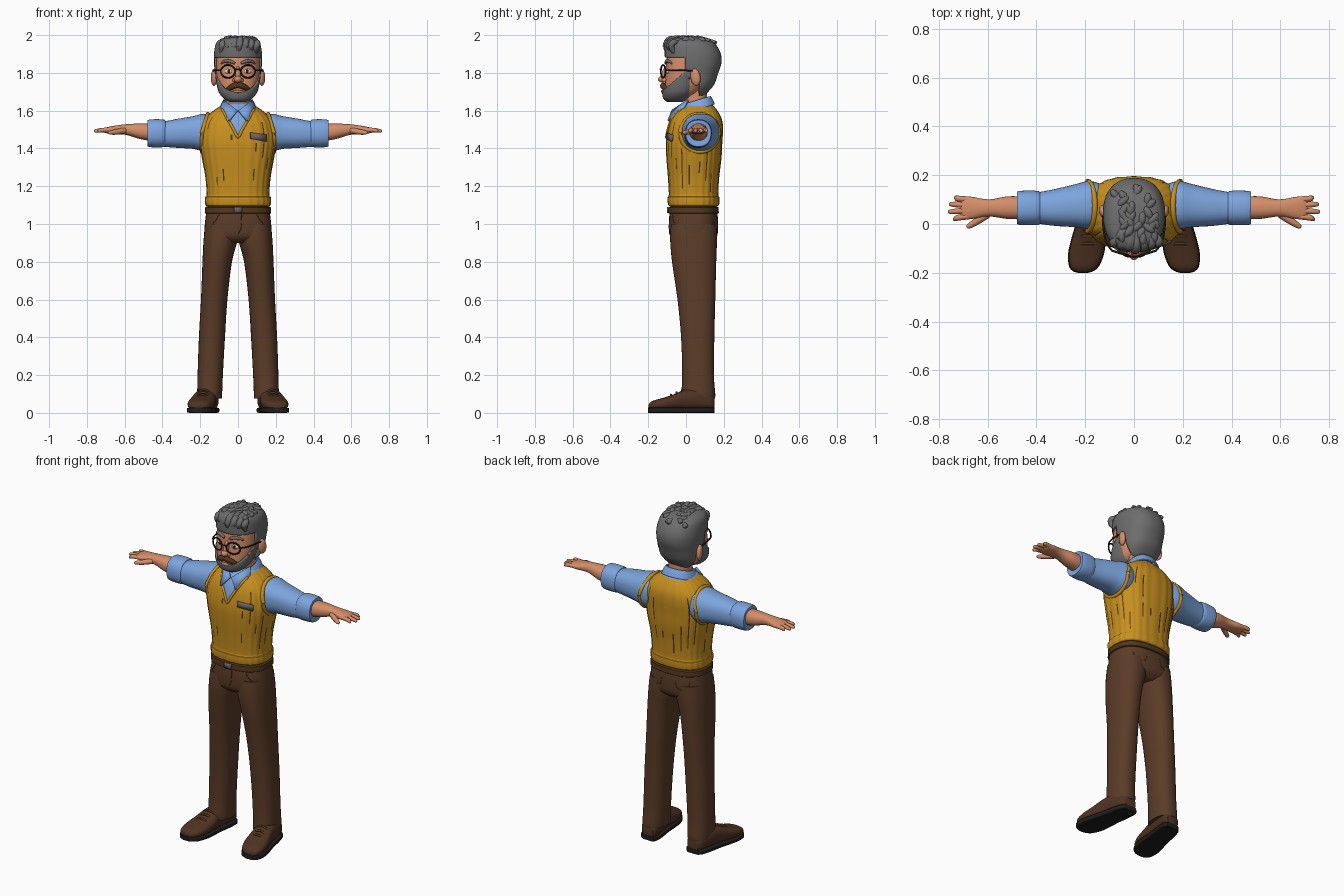
import bpy, bmesh, math, random
from mathutils import Vector, Matrix, Euler
from mathutils.bvhtree import BVHTree

if "Cube" in bpy.data.objects:
    bpy.data.objects.remove(bpy.data.objects["Cube"])

random.seed(4)


def material(name, r, g, b):
    m = bpy.data.materials.new(name)
    m.diffuse_color = (r, g, b, 1)
    m.use_nodes = True
    m.node_tree.nodes["Principled BSDF"].inputs["Base Color"].default_value = m.diffuse_color
    return m


SKIN = material("skin", .67, .27, .14)
GREY = material("grey hair", .155, .155, .155)
VEST = material("mustard knit", .58, .28, .014)
DARK = material("dark brown", .085, .038, .012)
SHIRT = material("blue shirt", .205, .376, .73)
PANTS = material("brown trousers", .105, .045, .021)
LEATHER = material("shoe leather", .08, .033, .016)
BLACK = material("black", .015, .013, .012)
METAL = material("badge grey", .156, .127, .114)
WHITE = material("eye white", .7, .68, .64)


def finish(name, bm, mats, mirror=False, angle=40):
    bmesh.ops.recalc_face_normals(bm, faces=bm.faces[:])
    me = bpy.data.meshes.new(name)
    bm.to_mesh(me)
    bm.free()
    for m in mats if isinstance(mats, (list, tuple)) else [mats]:
        me.materials.append(m)
    me.shade_smooth()
    me.set_sharp_from_angle(angle=math.radians(angle))
    ob = bpy.data.objects.new(name, me)
    bpy.context.collection.objects.link(ob)
    if mirror:
        ob.modifiers.new("mirror", 'MIRROR')
    return ob


def smooth(rows, k):
    """Catmull-Rom interpolation of rows of numbers."""
    out = []
    for i in range(len(rows) - 1):
        a, b, c, d = (rows[max(0, min(len(rows) - 1, i + j))] for j in (-1, 0, 1, 2))
        for s in range(k):
            t = s / k
            out.append([.5 * (2 * q + (r - p) * t + (2 * p - 5 * q + 4 * r - w) * t * t
                              + (3 * q - p - 3 * r + w) * t ** 3) for p, q, r, w in zip(a, b, c, d)])
    return out + [list(rows[-1])]


def loft(name, rings, mats, axis='z', n=40, p=2.3, k=4, caps=True, rib=0, mirror=False, tilt=0):
    """Superellipse rings (position, centre1, centre2, radius1, radius2) along an axis."""
    bm = bmesh.new()
    loops = []
    for t, c1, c2, r1, r2 in smooth(rings, k):
        loop = []
        for i in range(n):
            a = 2 * math.pi * i / n
            c, s = math.cos(a), math.sin(a)
            f = 1 + (rib * math.cos(a * n / 6) if rib else 0)
            u = c1 + f * r1 * math.copysign(abs(c) ** (2 / p), c)
            v = c2 + f * r2 * math.copysign(abs(s) ** (2 / p), s)
            co = {'z': (u, v, t + tilt * (v - c2)), 'x': (t, u, v), 'y': (u, t, v)}[axis]
            loop.append(bm.verts.new(co))
        loops.append(loop)
    for a, b in zip(loops, loops[1:]):
        for i in range(n):
            j = (i + 1) % n
            bm.faces.new((a[i], a[j], b[j], b[i]))
    if caps:
        bm.faces.new(loops[0])
        bm.faces.new(loops[-1])
    return finish(name, bm, mats, mirror)


def tube(name, pts, r, mat, mirror=False, k=5, closed=False, n=8):
    """Round tube along points; r is one radius or one per point."""
    rs = r if isinstance(r, (list, tuple)) else [r] * len(pts)
    rows = [list(p) + [q] for p, q in zip(pts, rs)]
    rows = rows if closed else smooth(rows, k)
    bm, loops = bmesh.new(), []
    m = len(rows)
    for i, row in enumerate(rows):
        nxt = rows[(i + 1) % m] if closed else rows[min(i + 1, m - 1)]
        prv = rows[i - 1] if closed else rows[max(i - 1, 0)]
        q = (Vector(nxt[:3]) - Vector(prv[:3])).to_track_quat('Z', 'Y')
        loops.append([bm.verts.new(Vector(row[:3]) + q @ Vector((
            row[3] * math.cos(2 * math.pi * j / n), row[3] * math.sin(2 * math.pi * j / n), 0)))
            for j in range(n)])
    for a, b in zip(loops, loops[1:] + ([loops[0]] if closed else [])):
        for j in range(n):
            bm.faces.new((a[j], a[(j + 1) % n], b[(j + 1) % n], b[j]))
    if not closed:
        bm.faces.new(loops[0])
        bm.faces.new(loops[-1])
    return finish(name, bm, mat, mirror, 60)


def ball(name, loc, size, mat, rot=(0, 0, 0), mirror=False, seg=20):
    bm = bmesh.new()
    bmesh.ops.create_uvsphere(bm, u_segments=seg, v_segments=seg // 2 + 2, radius=1, matrix=Matrix.LocRotScale(
        Vector(loc), Euler(rot), Vector(size)))
    return finish(name, bm, mat, mirror)


def cut(ob, planes, rule):
    """Slice along planes, then set each face's material by rule (None deletes it)."""
    bm = bmesh.new()
    bm.from_mesh(ob.data)
    for co, no in planes:
        bmesh.ops.bisect_plane(bm, geom=bm.verts[:] + bm.edges[:] + bm.faces[:], plane_co=co, plane_no=no)
    gone = []
    for f in bm.faces:
        r = rule(f.calc_center_median(), f.material_index)
        if r is None:
            gone.append(f)
        else:
            f.material_index = r
    bmesh.ops.delete(bm, geom=gone, context='FACES')
    bm.to_mesh(ob.data)
    bm.free()


def solidify(ob, t, offset=-1):
    m = ob.modifiers.new("thickness", 'SOLIDIFY')
    m.thickness, m.offset = t, offset


def hit(ob, origin, direction):
    tree = BVHTree.FromPolygons([v.co for v in ob.data.vertices], [p.vertices for p in ob.data.polygons])
    return tree.ray_cast(Vector(origin), Vector(direction))[0] or Vector(origin)


def on_front(ob, x, z, lift=0):
    return hit(ob, (x, -1, z), (0, 1, 0)) - Vector((0, lift, 0))


def plate(name, corners, mat, t, mirror=False):
    bm = bmesh.new()
    bm.faces.new([bm.verts.new(c) for c in corners])
    solidify(finish(name, bm, mat, mirror), t, 0)


# Knitted vest: ribbed body, dark streaks in the knit, shirt-coloured V opening
N = 144
vest = loft("vest", [(1.095, 0, .04, .16, .122), (1.102, 0, .04, .172, .134), (1.14, 0, .04, .173, .136),
                     (1.156, 0, .04, .165, .13), (1.25, 0, .04, .172, .135), (1.35, 0, .042, .19, .145),
                     (1.43, 0, .043, .201, .148), (1.5, 0, .05, .197, .145), (1.55, 0, .055, .178, .135),
                     (1.59, 0, .057, .142, .115), (1.62, 0, .06, .1, .09), (1.64, 0, .06, .075, .07)],
            [VEST, SHIRT, DARK], n=N, p=2.5, k=5, rib=.008)
streaks = [(random.randrange(24) * 6 + 3, random.uniform(1.16, 1.5), random.uniform(.03, .13)) for _ in range(42)]
for f in vest.data.polygons:
    for col, z, length in streaks:
        if f.index % N == col and z < f.center.z < min(z + length, 1.58):
            f.material_index = 2
V0, SLOPE = 1.468, 1.76
cut(vest, [((0, 0, V0), (-SLOPE, 0, 1)), ((0, 0, V0), (SLOPE, 0, 1)), ((0, 0, 1.622), (0, 0, 1))],
    lambda c, m: 1 if c.z > 1.622 or (c.y < .05 and c.z > V0 + SLOPE * abs(c.x)) else m)
tube("neckline_trim", [on_front(vest, x, V0 - .008 + SLOPE * abs(x)) for x in
                       (-.083, -.06, -.04, -.02, 0, .02, .04, .06, .083)], .008, VEST, k=3)
tube("armhole_trim", [(.19 - .03 * max(0, math.sin(a)), .072 + .102 * math.cos(a), 1.482 + .1 * math.sin(a))
                      for a in (2 * math.pi * i / 32 for i in range(32))], .011, VEST, True, closed=True)
plate("name_badge", [on_front(vest, x, z, .004) for x, z in
                     ((.066, 1.452), (.153, 1.436), (.153, 1.472), (.066, 1.484))], METAL, .009)

# Shirt sleeves, rolled cuffs and collar
loft("sleeve", [(.11, .075, 1.485, .08, .08), (.18, .078, 1.485, .098, .098), (.24, .075, 1.484, .088, .086),
                (.32, .068, 1.48, .076, .077), (.37, .066, 1.477, .068, .07), (.41, .066, 1.477, .062, .066)],
     SHIRT, 'x', mirror=True)
loft("rolled_cuff", [(.385, .066, 1.48, .06, .064), (.39, .066, 1.48, .069, .072), (.43, .066, 1.48, .071, .075),
                     (.472, .066, 1.48, .069, .072), (.48, .066, 1.48, .062, .065), (.476, .066, 1.482, .045, .046)],
     SHIRT, 'x', k=2, mirror=True)
collar = loft("collar_band", [(1.605, 0, .055, .1, .098), (1.63, 0, .055, .091, .088), (1.655, 0, .055, .077, .076)],
              SHIRT, caps=False, tilt=.3)
solidify(collar, .008)
plate("collar_flap", [(.075, .01, 1.655), (.092, -.012, 1.615), (.048, -.094, 1.545), (.004, -.072, 1.6)],
      SHIRT, .012, True)

# Forearms, hands and fingers
loft("forearm_and_palm", [(.45, .066, 1.484, .047, .046), (.52, .067, 1.491, .046, .041), (.58, .066, 1.499, .036, .03),
                          (.62, .066, 1.5, .037, .025), (.66, .066, 1.498, .045, .021), (.695, .066, 1.496, .045, .016),
                          (.71, .066, 1.495, .036, .01)], SKIN, 'x', mirror=True)
for y0, y1, tip in ((.032, .02, .742), (.055, .05, .762), (.078, .081, .758), (.1, .108, .738)):
    tube("finger", [(.67, y0, 1.498), (.72, (y0 + y1) / 2, 1.497), (tip - .008, y1, 1.492), (tip, y1, 1.491)],
         [.012, .012, .009, .004], SKIN, True, k=3)
tube("thumb", [(.60, .04, 1.495), (.64, .014, 1.488), (.675, -.008, 1.484), (.685, -.014, 1.483)],
     [.016, .015, .011, .005], SKIN, True, k=3)

# Trousers, belt and seams
hips = loft("trouser_hips", [(1.1, 0, .04, .16, .12), (1.04, 0, .04, .171, .128), (.98, 0, .04, .177, .13),
                             (.93, 0, .04, .176, .122), (.9, 0, .04, .14, .09)], PANTS, p=2.5)
loft("trouser_leg", [(1.0, .09, .04, .082, .12), (.92, .092, .04, .09, .124), (.8, .11, .043, .078, .117),
                     (.6, .126, .055, .07, .1), (.4, .138, .062, .069, .088), (.2, .147, .064, .067, .084),
                     (.1, .15, .065, .066, .09), (.075, .15, .065, .064, .088)], PANTS, mirror=True)
loft("belt", [(1.055, 0, .04, .172, .13), (1.058, 0, .04, .176, .134), (1.088, 0, .04, .174, .132),
              (1.092, 0, .04, .168, .126)], DARK, p=2.5, k=1)
plate("belt_buckle", [(x, -.097, z) for x, z in ((-.022, 1.058), (.022, 1.058), (.022, 1.09), (-.022, 1.09))],
      METAL, .009)
tube("fly_seam", [on_front(hips, *q) for q in ((.018, 1.05), (.018, .99), (.002, .95))], .002, DARK)
tube("front_pocket_seam", [on_front(hips, *q) for q in ((.1, 1.05), (.125, 1.01), (.16, .985))], .002, DARK, True)
tube("back_pocket_seam", [hit(hips, (x, 1, z), (0, -1, 0)) for x, z in
                          ((.045, 1.02), (.055, .985), (.085, .972), (.115, .985), (.125, 1.02))], .002, DARK, True)

# Shoes: (y, half width, top height), toes turned outward
SHOE = [(.15, .035, .085), (.13, .05, .105), (.07, .058, .13), (0, .06, .125), (-.06, .067, .1),
        (-.12, .07, .08), (-.17, .058, .066), (-.19, .04, .055), (-.198, .018, .044)]


def shoe_x(y):
    return .152 + .17 * (.14 - y)


loft("shoe_upper", [(y, shoe_x(y), (h + .015) / 2, w, (h - .015) / 2) for y, w, h in SHOE], LEATHER, 'y',
     p=2.5, mirror=True)
loft("shoe_sole", [(y * 1.01, shoe_x(y), .014, w + .004, .014) for y, w, h in SHOE], BLACK, 'y', p=7, mirror=True)
for y, z in ((-.02, .122), (-.05, .108), (-.08, .096)):
    tube("shoe_lace", [(shoe_x(y) + dx, y, z - abs(dx) * .35) for dx in (-.032, 0, .032)], .006, DARK, True)

# Head, neck, ears and nose
head = loft("head", [(1.655, 0, -.055, .04, .04), (1.67, 0, -.045, .07, .065), (1.7, 0, -.02, .093, .093),
                     (1.75, 0, -.005, .109, .105), (1.8, 0, 0, .114, .107), (1.85, 0, .01, .115, .115),
                     (1.9, 0, .02, .112, .118), (1.94, 0, .02, .095, .1), (1.96, 0, .02, .06, .07)], SKIN, p=2.4)
loft("neck", [(1.58, 0, .05, .07, .064), (1.65, 0, .052, .064, .06), (1.73, 0, .045, .066, .066)], SKIN)
ball("ear", (.126, .05, 1.777), (.017, .027, .046), SKIN, (.15, 0, -.3), True)
ball("nose_tip", (0, -.124, 1.766), (.021, .024, .018), SKIN)
ball("nose_wing", (.017, -.113, 1.762), (.013, .016, .012), SKIN, mirror=True)
ball("nose_bridge", (0, -.112, 1.795), (.014, .018, .042), SKIN, (-.3, 0, 0))

# Hair cap with parted-off face, plus wavy locks
hair = loft("hair", [(1.68, 0, .055, .07, .045), (1.7, 0, .055, .092, .063), (1.74, 0, .05, .114, .1),
                     (1.8, 0, .045, .122, .126), (1.85, 0, .04, .127, .147), (1.9, 0, .036, .127, .149),
                     (1.95, 0, .024, .119, .135), (1.975, 0, .012, .1, .112), (1.988, 0, 0, .07, .075)],
            GREY, p=2.3)
cut(hair, [((0, 0, 1.882), (0, 0, 1)), ((0, -.005, 0), (0, 1, 0)), ((0, 0, 1.77), (0, 0, 1)), ((0, .07, 0), (0, 1, 0))],
    lambda c, m: None if (c.z < 1.882 and c.y < -.005) or (c.z < 1.77 and c.y < .07) else m)
solidify(hair, .014)
for i in range(34):
    x, y = random.uniform(-.095, .095), random.uniform(-.085, .15)
    p = hit(hair, (x, y, 3), (0, 0, -1))
    if 1.9 < p.z < 2.1:
        ball("hair_lock", (p.x * .95, p.y * .97, p.z - .005), (.016, .03, .014), GREY,
             (0, 0, random.uniform(-.9, .9)), seg=10)
for i in range(7):
    x = -.09 + .03 * i
    tube("quiff_lock", [(x, -.088 + abs(x) * .35, 1.9), (x + .006, -.105 + abs(x) * .3, 1.94),
                        (x + .012, -.085 + abs(x) * .2, 1.978 - abs(x) * .2), (x * .8 + .01, -.03, 1.986 - abs(x) * .25)],
         [.01, .019, .017, .006], GREY, k=4)

# Beard, moustache and eyebrows
beard = loft("beard", [(1.645, 0, -.06, .04, .038), (1.662, 0, -.053, .072, .066), (1.69, 0, -.04, .098, .086),
                       (1.72, 0, -.03, .109, .096), (1.76, 0, -.02, .116, .1), (1.8, 0, -.01, .12, .108),
                       (1.84, 0, -.005, .12, .108)], GREY)
cut(beard, [((0, -.128, 1.7), (0, -.88, 1))], lambda c, m: None if c.z > 1.7 + .88 * (c.y + .128) else m)
solidify(beard, .012)
tube("moustache", [(0, -.121, 1.735), (.025, -.121, 1.73), (.05, -.107, 1.715), (.068, -.09, 1.695)],
     [.014, .016, .013, .005], DARK, True)
tube("lower_lip", [on_front(head, x, 1.702, .012) for x in (-.026, 0, .026)], [.004, .008, .004], SKIN)
tube("eyebrow", [on_front(head, x, z, .003) for x, z in ((.016, 1.85), (.045, 1.862), (.075, 1.86), (.09, 1.848))],
     [.007, .01, .008, .004], GREY, True)

# Eyes and round glasses
e = on_front(head, .05, 1.808)
ball("eye", (.05, e.y + .004, 1.808), (.02, .01, .013), WHITE, (0, 0, .2), True)
ball("pupil", (.048, e.y - .003, 1.808), (.009, .005, .01), BLACK, mirror=True)
tube("lens_rim", [(.053 + .038 * math.cos(a), -.121 + .012 * math.cos(a), 1.808 + .034 * math.sin(a))
                  for a in (2 * math.pi * i / 28 for i in range(28))], .0045, BLACK, True, closed=True)
tube("glasses_bridge", [(-.017, -.131, 1.815), (0, -.136, 1.82), (.017, -.131, 1.815)], .004, BLACK)
tube("glasses_temple", [(.09, -.11, 1.815), (.115, -.07, 1.815), (.127, .0, 1.813), (.127, .055, 1.808)],
     .004, BLACK, True)
